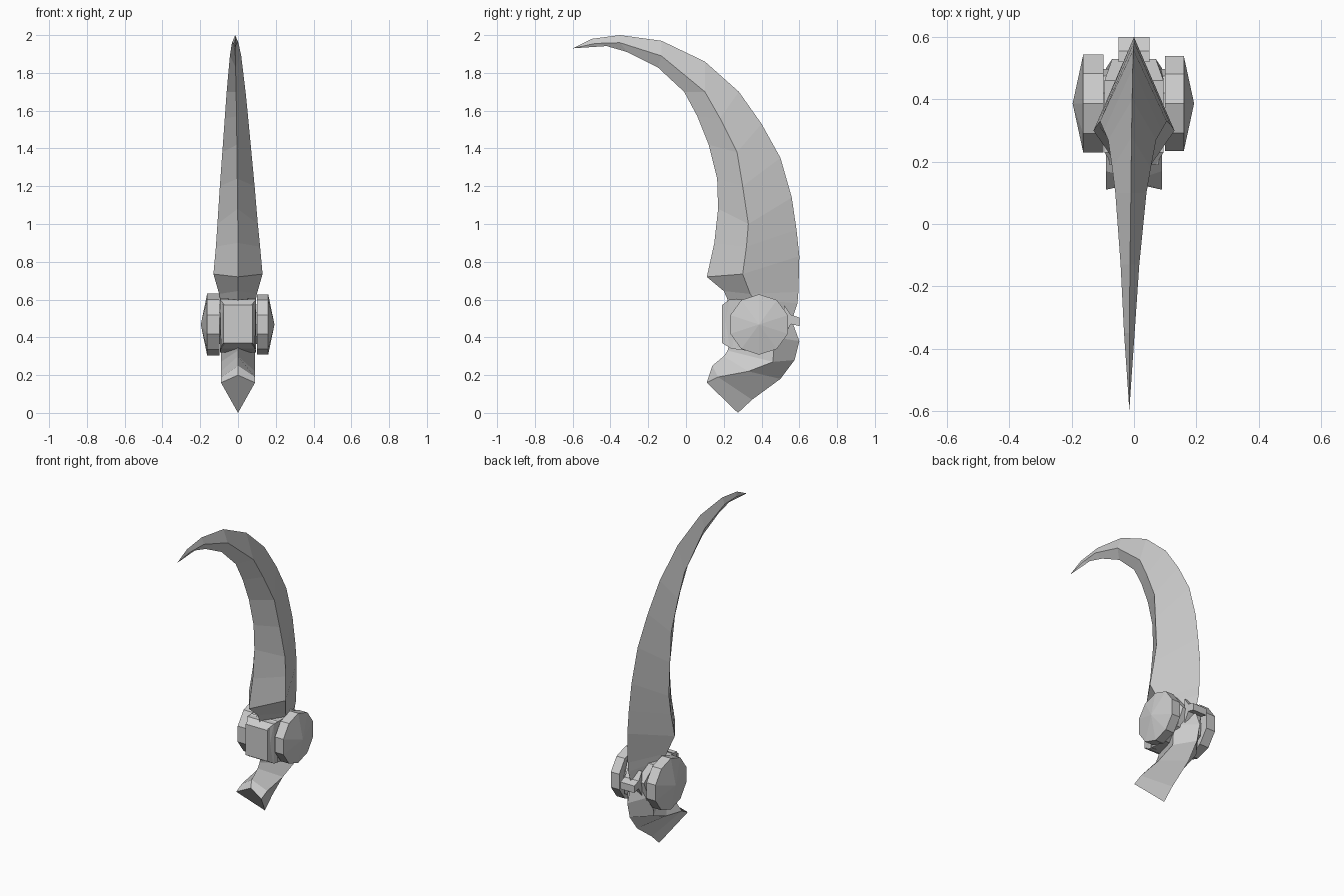
import bpy, bmesh, math
from mathutils import Matrix, Vector

if "Cube" in bpy.data.objects:
    bpy.data.objects.remove(bpy.data.objects["Cube"])


def finish(name, bm):
    bmesh.ops.recalc_face_normals(bm, faces=bm.faces)
    me = bpy.data.meshes.new(name)
    bm.to_mesh(me)
    bm.free()
    ob = bpy.data.objects.new(name, me)
    bpy.context.collection.objects.link(ob)
    return ob


def diamond_loft(name, stations, tip=None):
    """Each station: front (y, z), side ridge (y, z), half width, back (y, z), x shift."""
    bm = bmesh.new()
    rings = []
    for f, s, w, b, x in stations:
        rings.append([bm.verts.new(p) for p in
                      ((x, *f), (x + w, *s), (x, *b), (x - w, *s))])
    for r0, r1 in zip(rings, rings[1:]):
        for i in range(4):
            j = (i + 1) % 4
            bm.faces.new((r0[i], r0[j], r1[j], r1[i]))
    bm.faces.new(rings[0])
    if tip:
        t = bm.verts.new(tip)
        for i in range(4):
            bm.faces.new((rings[-1][i], rings[-1][(i + 1) % 4], t))
    else:
        bm.faces.new(rings[-1])
    return finish(name, bm)


# Curved blade with a diamond section, flared just above the hinge
diamond_loft("blade", [
    ((0.22, 0.50), (0.38, 0.50), 0.09, (0.56, 0.49), 0),
    ((0.22, 0.60), (0.36, 0.60), 0.095, (0.59, 0.58), 0),
    ((0.20, 0.645), (0.34, 0.63), 0.10, (0.595, 0.64), 0),
    ((0.11, 0.72), (0.30, 0.735), 0.13, (0.60, 0.83), 0),
    ((0.15, 0.90), (0.32, 0.88), 0.117, (0.585, 0.97), 0),
    ((0.17, 1.08), (0.33, 1.00), 0.107, (0.56, 1.14), -0.002),
    ((0.165, 1.24), (0.30, 1.20), 0.092, (0.50, 1.35), -0.004),
    ((0.12, 1.42), (0.27, 1.38), 0.077, (0.40, 1.53), -0.006),
    ((0.06, 1.57), (0.18, 1.56), 0.062, (0.28, 1.70), -0.008),
    ((-0.01, 1.70), (0.10, 1.70), 0.05, (0.10, 1.86), -0.01),
    ((-0.15, 1.83), (-0.13, 1.89), 0.03, (-0.13, 1.97), -0.013),
    ((-0.31, 1.91), (-0.35, 1.96), 0.017, (-0.35, 2.0), -0.015),
    ((-0.42, 1.942), (-0.48, 1.956), 0.008, (-0.50, 1.98), -0.015),
], tip=(-0.015, -0.60, 1.93))

# Short hooked tail below the hinge
diamond_loft("tail", [
    ((0.24, 0.50), (0.40, 0.52), 0.09, (0.56, 0.49), 0),
    ((0.24, 0.40), (0.47, 0.40), 0.09, (0.60, 0.38), 0),
    ((0.22, 0.33), (0.46, 0.27), 0.09, (0.575, 0.28), 0),
    ((0.20, 0.30), (0.33, 0.22), 0.09, (0.50, 0.18), 0),
    ((0.14, 0.25), (0.17, 0.19), 0.09, (0.35, 0.07), 0),
    ((0.13, 0.20), (0.11, 0.16), 0.09, (0.275, 0.0), 0),
])


# Chamfered hinge core: side outline narrowed towards the front
def slab(name, profile):
    bm = bmesh.new()
    sides = [[bm.verts.new((s * w, y, z)) for y, z, w in profile] for s in (-1, 1)]
    n = len(profile)
    bm.faces.new(sides[0])
    bm.faces.new(sides[1])
    for i in range(n):
        j = (i + 1) % n
        bm.faces.new((sides[0][i], sides[0][j], sides[1][j], sides[1][i]))
    bmesh.ops.triangulate(bm, faces=[f for f in bm.faces if len(f.verts) > 4])
    return finish(name, bm)


slab("hinge_core", [
    (0.19, 0.37, 0.07), (0.19, 0.57, 0.07), (0.23, 0.60, 0.095),
    (0.46, 0.60, 0.095), (0.53, 0.50, 0.07), (0.50, 0.38, 0.09),
    (0.40, 0.32, 0.095), (0.24, 0.34, 0.09)])

# Flared knuckles on the front of the core
for s, side in ((-1, "left"), (1, "right")):
    bm = bmesh.new()
    for y, hz in ((0.19, 0.10), (0.27, 0.135)):
        for x in (0.05, 0.095):
            xx = x if y > 0.2 or x < 0.09 else 0.078
            for z in (-hz, hz):
                bm.verts.new((s * xx, y, 0.47 + z))
    bmesh.ops.convex_hull(bm, input=bm.verts)
    finish("front_knuckle_" + side, bm)

# Little wedge stop at the rear of the joint
slab("rear_stop", [(0.52, 0.41, 0.05), (0.52, 0.57, 0.05), (0.555, 0.52, 0.05),
                   (0.60, 0.505, 0.05), (0.60, 0.46, 0.05), (0.555, 0.47, 0.05)])


# Ten-sided pivot caps with shallow cone faces
def pivot_cap(name, s, r, x0, x1, apex):
    bm = bmesh.new()
    n, cy, cz = 10, 0.387, 0.468
    rings = [[bm.verts.new((s * x, cy + r * math.cos(math.radians(36 * i + 18)),
                            cz + r * math.sin(math.radians(36 * i + 18))))
              for i in range(n)] for x in (x0, x1)]
    top = bm.verts.new((s * apex, cy, cz))
    bm.faces.new(rings[0])
    for i in range(n):
        j = (i + 1) % n
        bm.faces.new((rings[0][i], rings[0][j], rings[1][j], rings[1][i]))
        bm.faces.new((rings[1][i], rings[1][j], top))
    return finish(name, bm)


pivot_cap("pivot_cap_right", 1, 0.160, 0.10, 0.16, 0.193)
pivot_cap("pivot_cap_left", -1, 0.165, 0.098, 0.163, 0.197)

# Axle joining the two caps
bm = bmesh.new()
bmesh.ops.create_cone(bm, cap_ends=True, segments=10, radius1=0.11, radius2=0.11, depth=0.22,
                      matrix=Matrix.Translation(Vector((0, 0.387, 0.468)))
                      @ Matrix.Rotation(math.pi / 2, 4, 'Y'))
finish("axle", bm)
